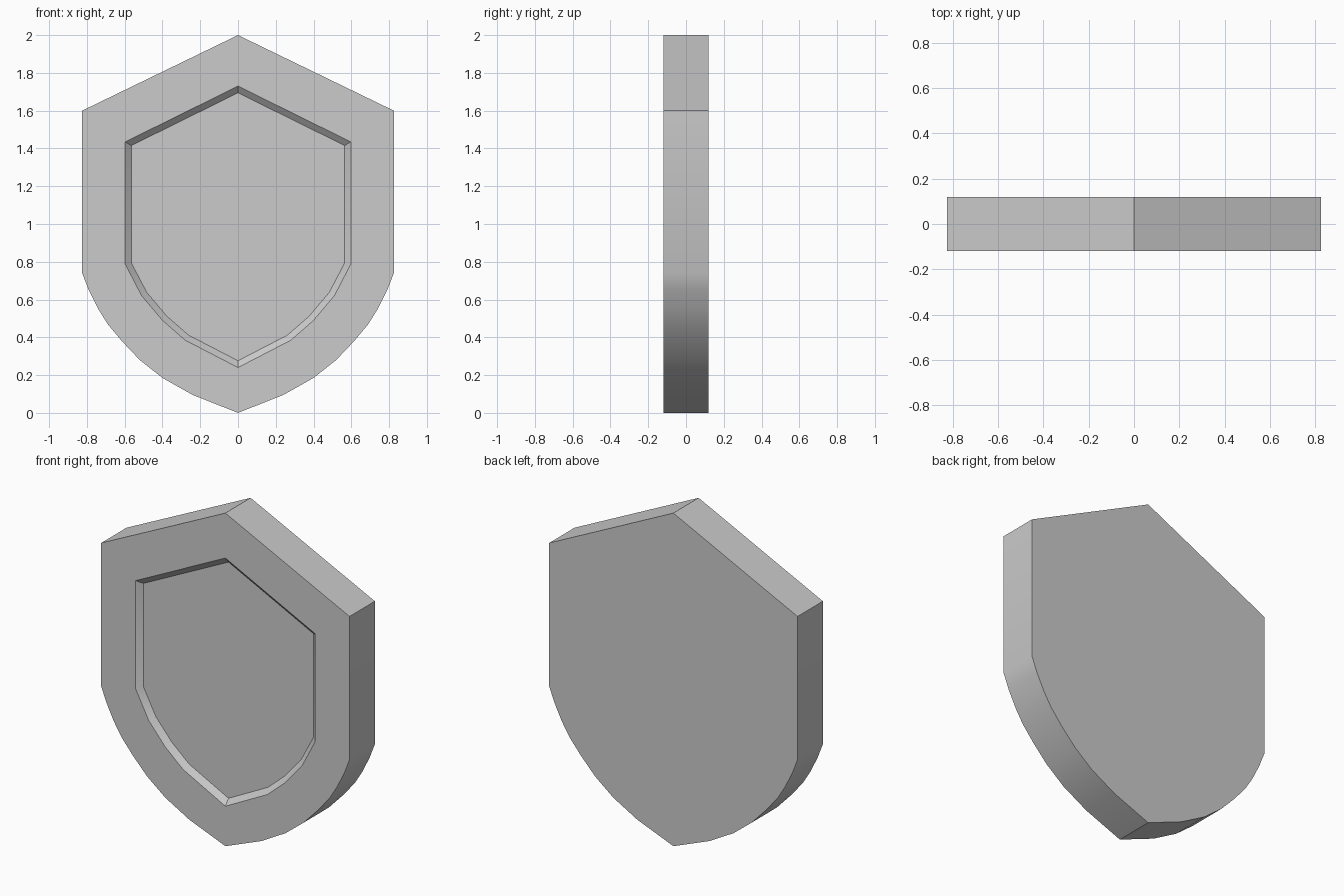
import bpy, bmesh, math

cube = bpy.data.objects.get("Cube")
if cube:
    bpy.data.objects.remove(cube, do_unlink=True)

HALF_DEPTH = 0.12
RECESS_DEPTH = 0.03
RECESS_INSET = 0.032

# Right halves of the outlines, from top point to bottom point (x, z)
OUTER = [(0, 2), (0.825, 1.6), (0.825, 0.74), (0.79, 0.65), (0.74, 0.55), (0.69, 0.47),
         (0.615, 0.38), (0.52, 0.28), (0.4, 0.185), (0.24, 0.095), (0, 0)]
RECESS = [(0, 1.73), (0.597, 1.435), (0.597, 0.787), (0.51, 0.62), (0.4, 0.49), (0.28, 0.385), (0, 0.24)]

grey = bpy.data.materials.new("plain grey")
grey.use_nodes = True
colour = (0.6, 0.6, 0.6, 1)
grey.diffuse_color = colour
grey.node_tree.nodes["Principled BSDF"].inputs["Base Color"].default_value = colour


def mirrored_loop(bm, half, y):
    """Closed ring of vertices made from a half outline and its mirror image."""
    points = half + [(-x, z) for x, z in reversed(half[1:-1])]
    return [bm.verts.new((x, y, z)) for x, z in points]


def ring_edges(bm, ring):
    return [bm.edges.new((a, b)) for a, b in zip(ring, ring[1:] + ring[:1])]


bm = bmesh.new()

# Back plate and side walls
front = mirrored_loop(bm, OUTER, -HALF_DEPTH)
back = mirrored_loop(bm, OUTER, HALF_DEPTH)
bm.faces.new(back)
for i in range(len(front)):
    j = (i + 1) % len(front)
    bm.faces.new((front[i], front[j], back[j], back[i]))

# Flat front rim around the recess
rim = mirrored_loop(bm, RECESS, -HALF_DEPTH)
rim_edges = ring_edges(bm, rim)
outer_edges = [bm.edges.get((a, b)) for a, b in zip(front, front[1:] + front[:1])]
bmesh.ops.triangle_fill(bm, use_beauty=True, use_dissolve=False,
                        edges=outer_edges + rim_edges, normal=(0, -1, 0))

# Recessed panel with sloping walls
panel = bm.faces.get(rim) or bm.faces.new(rim)
bmesh.ops.recalc_face_normals(bm, faces=bm.faces)
bmesh.ops.inset_region(bm, faces=[panel], thickness=RECESS_INSET,
                       depth=-RECESS_DEPTH, use_even_offset=True)
bmesh.ops.recalc_face_normals(bm, faces=bm.faces)

mesh = bpy.data.meshes.new("shield")
bm.to_mesh(mesh)
bm.free()
mesh.materials.append(grey)
shield = bpy.data.objects.new("shield", mesh)
bpy.context.collection.objects.link(shield)

# Smooth curved lower sides, crisp corners
bpy.context.view_layer.objects.active = shield
shield.select_set(True)
bpy.ops.object.shade_smooth_by_angle(angle=math.radians(25))
